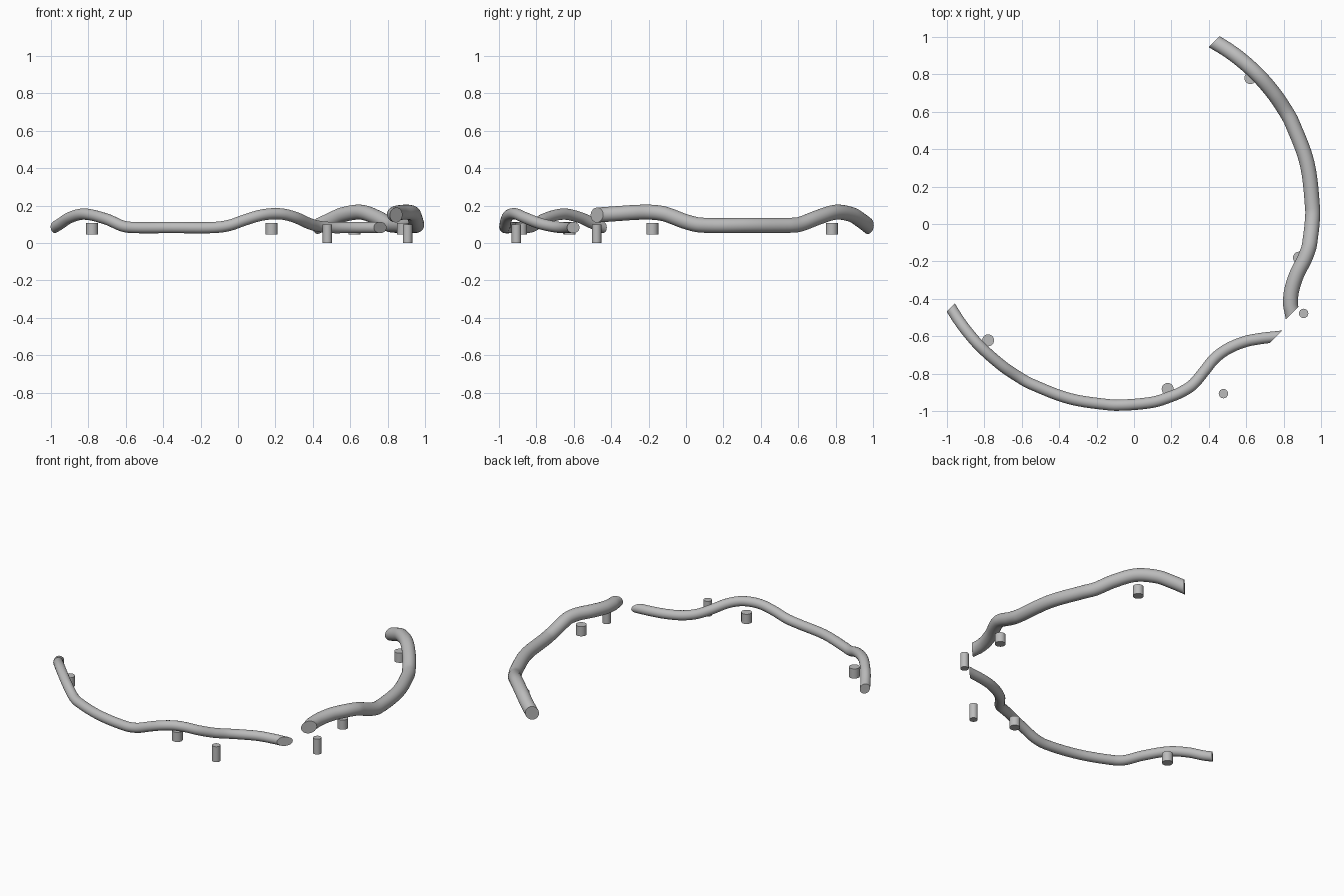
import bpy, bmesh, math
from mathutils import Vector

cube = bpy.data.objects.get("Cube")
if cube:
    bpy.data.objects.remove(cube, do_unlink=True)

SIDES = 24
STEPS = 8
UP = Vector((0, 0, 1))

grey = bpy.data.materials.new("plain_grey")
grey.use_nodes = True
grey.diffuse_color = (0.5, 0.5, 0.5, 1)
grey.node_tree.nodes["Principled BSDF"].inputs["Base Color"].default_value = (0.5, 0.5, 0.5, 1)


def finish(bm, name):
    bmesh.ops.recalc_face_normals(bm, faces=bm.faces)
    mesh = bpy.data.meshes.new(name)
    bm.to_mesh(mesh)
    bm.free()
    mesh.materials.append(grey)
    obj = bpy.data.objects.new(name, mesh)
    bpy.context.collection.objects.link(obj)
    bpy.ops.object.select_all(action='DESELECT')
    obj.select_set(True)
    bpy.context.view_layer.objects.active = obj
    bpy.ops.object.shade_smooth_by_angle(angle=math.radians(35))
    return obj


def across(p):
    """Mirror a point over the diagonal between the two rails."""
    return Vector((-p[1], -p[0], *p[2:]))


def smooth_path(keys):
    """Centripetal-style spline through the keys, with straight run-outs."""
    keys = [Vector(k) for k in keys]
    keys.insert(0, keys[0] + (keys[0] - keys[1]).normalized() * 0.08)
    keys.append(keys[-1] + (keys[-1] - keys[-2]).normalized() * 0.08)
    last = len(keys) - 1

    def slope(i):
        a, b = max(i - 1, 0), min(i + 1, last)
        span = sum((keys[j + 1] - keys[j]).length for j in range(a, b))
        return (keys[b] - keys[a]) / span

    path = []
    for i in range(last):
        p, q = keys[i], keys[i + 1]
        d = (q - p).length
        m, n = slope(i) * d, slope(i + 1) * d
        for s in range(STEPS):
            t = s / STEPS
            path.append(p * (2*t**3 - 3*t**2 + 1) + m * (t**3 - 2*t**2 + t)
                        + q * (3*t**2 - 2*t**3) + n * (t**3 - t**2))
    return path + [keys[-1]]


def rail(name, keys, radius):
    """Round tube along the keys, both ends cut off at a diagonal."""
    path = smooth_path(keys)
    bm = bmesh.new()
    rings = []
    for i, p in enumerate(path):
        along = (path[min(i + 1, len(path) - 1)] - path[max(i - 1, 0)]).normalized()
        side = along.cross(UP).normalized()
        top = side.cross(along)
        rings.append([bm.verts.new(p + radius * (side * math.cos(a) + top * math.sin(a)))
                      for a in (2 * math.pi * k / SIDES for k in range(SIDES))])
    for a, b in zip(rings, rings[1:]):
        for k in range(SIDES):
            n = (k + 1) % SIDES
            bm.faces.new((a[k], a[n], b[n], b[k]))
    # Diagonal end cuts
    for end, normal in ((keys[0], (-1, 1, 0)), (keys[-1], (1, -1, 0))):
        bmesh.ops.bisect_plane(bm, geom=bm.verts[:] + bm.edges[:] + bm.faces[:],
                               plane_co=end, plane_no=normal, clear_outer=True)
        bmesh.ops.holes_fill(bm, edges=[e for e in bm.edges if e.is_boundary and
                             abs((e.verts[0].co - Vector(end)).dot(Vector(normal))) < 1e-4])
    return finish(bm, name)


def arc(radius, stations):
    """Arc points from (degrees past the lowest point, height)."""
    return [(-0.08 + radius * math.sin(math.radians(a)),
             0.068 - radius * math.cos(math.radians(a)), z) for a, z in stations]


def peg(name, x, y, radius, low, high):
    bm = bmesh.new()
    bmesh.ops.create_cone(bm, cap_ends=True, segments=SIDES, radius1=radius,
                          radius2=radius, depth=high - low)
    bmesh.ops.translate(bm, verts=bm.verts, vec=(x, y, (low + high) / 2))
    return finish(bm, name)


# Thin rail along the front
thin = arc(1.036, [(-60.3, 0.085), (-57, 0.104), (-52.3, 0.136), (-45.6, 0.155),
                   (-37, 0.128), (-31, 0.09), (-27, 0.083), (-15, 0.083), (-3, 0.083),
                   (1.7, 0.094), (6.7, 0.125), (11.1, 0.148)])
thin += [(0.19, -0.925, 0.157), (0.25, -0.9, 0.153), (0.313, -0.86, 0.135),
         (0.377, -0.785, 0.106), (0.43, -0.72, 0.09), (0.5, -0.668, 0.083),
         (0.59, -0.63, 0.083), (0.68, -0.612, 0.083), (0.76, -0.603, 0.083)]
rail("thin_rail", thin, 0.03)

# Thick rail along the left side, laid out like the thin one and mirrored
thick = arc(1.023, [(-61, 0.092), (-57, 0.12), (-52, 0.152), (-44.7, 0.165),
                    (-37.3, 0.135), (-31, 0.1), (-27, 0.095), (-14, 0.095), (0, 0.096),
                    (4.5, 0.114), (9, 0.144)])
thick += [(0.125, -0.935, 0.158), (0.187, -0.912, 0.165), (0.27, -0.87, 0.164),
          (0.36, -0.842, 0.158), (0.43, -0.837, 0.153), (0.476, -0.846, 0.15)]
rail("thick_rail", [across(p) for p in thick], 0.04)

# Pegs in mirrored pairs
for name, x, y, radius, low, high in (("outer_peg", -0.78, -0.622, 0.032, 0.045, 0.108),
                                      ("inner_peg", 0.18, -0.882, 0.032, 0.045, 0.108),
                                      ("tall_peg", 0.478, -0.907, 0.025, 0, 0.1)):
    peg(name + "_front", x, y, radius, low, high)
    peg(name + "_side", *across((x, y)), radius, low, high)
